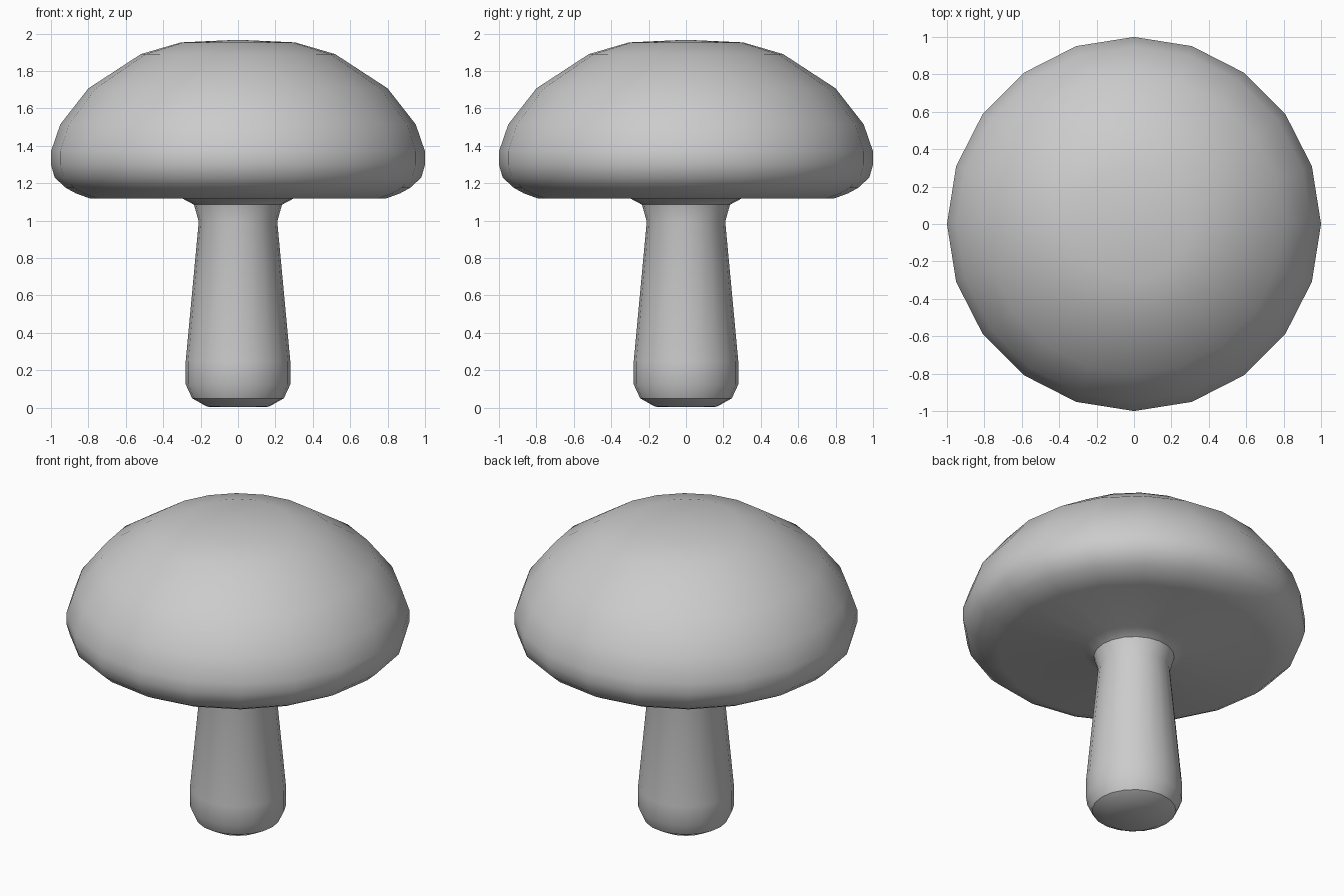
import bpy, bmesh, math

if "Cube" in bpy.data.objects:
    bpy.data.objects.remove(bpy.data.objects["Cube"])

SIDES = 20


def lathe(name, profile):
    """Revolve an (r, z) profile about z; r = 0 points become poles."""
    bm = bmesh.new()
    rings = []
    for r, z in profile:
        if r == 0:
            rings.append([bm.verts.new((0, 0, z))] * SIDES)
        else:
            rings.append([bm.verts.new((r * math.cos(math.tau * i / SIDES),
                                        r * math.sin(math.tau * i / SIDES), z))
                          for i in range(SIDES)])
    # profiles run bottom to top, so faces point outwards
    for lo, hi in zip(rings, rings[1:]):
        for i in range(SIDES):
            j = (i + 1) % SIDES
            quad = list(dict.fromkeys((lo[i], lo[j], hi[j], hi[i])))
            bm.faces.new(quad)
    mesh = bpy.data.meshes.new(name)
    bm.to_mesh(mesh)
    bm.free()
    obj = bpy.data.objects.new(name, mesh)
    bpy.context.collection.objects.link(obj)
    bpy.ops.object.select_all(action='DESELECT')
    obj.select_set(True)
    bpy.context.view_layer.objects.active = obj
    bpy.ops.object.shade_smooth_by_angle(angle=math.radians(34))
    return obj


# stem with rounded foot, meeting the cap at its flared top
lathe("stem", [(0, 0.003), (0.165, 0.005), (0.245, 0.05), (0.28, 0.125),
               (0.28, 0.245), (0.21, 0.995), (0.235, 1.085)])

# cap: flat underside, rolled rim, domed top
lathe("cap", [(0.235, 1.085), (0.295, 1.117), (0.79, 1.118), (0.865, 1.145),
              (0.92, 1.175), (0.98, 1.23), (1.0, 1.3), (1.0, 1.37),
              (0.95, 1.515), (0.80, 1.707), (0.52, 1.89), (0.305, 1.953),
              (0, 1.967)])
